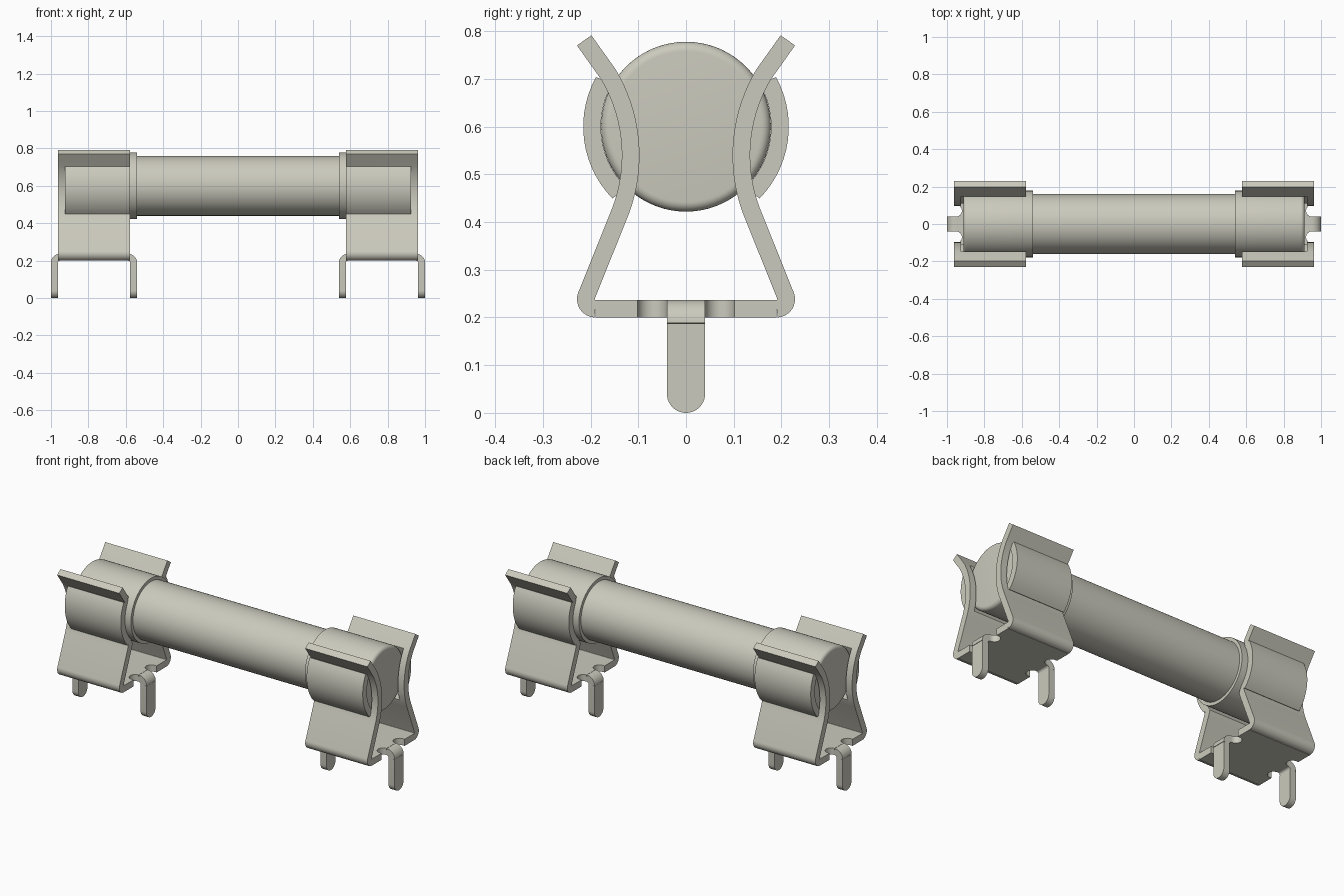
import bpy, bmesh
from math import sin, cos, pi, radians, atan2
from mathutils import Vector

cube = bpy.data.objects.get("Cube")
if cube:
    bpy.data.objects.remove(cube)

metal = bpy.data.materials.new("warm_grey_metal")
metal.use_nodes = True
COLOUR = (0.60, 0.59, 0.51, 1)
metal.diffuse_color = COLOUR
metal.node_tree.nodes["Principled BSDF"].inputs["Base Color"].default_value = COLOUR

AXIS_Z = 0.6                        # height of the fuse axis
HALF = 0.0185                       # half the sheet thickness
IN, OUT, LIP = 0.577, 0.963, 0.925  # clip ends and start of the end-stop lip
BODY_R, CAP_R = 0.16, 0.178


def finish(name, bm):
    bmesh.ops.remove_doubles(bm, verts=bm.verts, dist=1e-5)
    bmesh.ops.recalc_face_normals(bm, faces=bm.faces)
    mesh = bpy.data.meshes.new(name)
    bm.to_mesh(mesh)
    bm.free()
    mesh.materials.append(metal)
    mesh.shade_smooth()
    mesh.set_sharp_from_angle(angle=radians(30))
    obj = bpy.data.objects.new(name, mesh)
    bpy.context.collection.objects.link(obj)
    return obj


def arc(cx, cy, r, a0, a1, n):
    """Points on an arc, angles in degrees."""
    angles = [radians(a0 + (a1 - a0) * i / n) for i in range(n + 1)]
    return [(cx + r * cos(a), cy + r * sin(a)) for a in angles]


def offsets(path):
    """Mitred point pairs on both sides of a centreline."""
    pts = [Vector(p) for p in path]
    pairs = []
    for i, p in enumerate(pts):
        a = (p - pts[max(i - 1, 0)]).normalized()
        b = (pts[min(i + 1, len(pts) - 1)] - p).normalized()
        a, b = (a if a.length else b), (b if b.length else a)
        t = (a + b).normalized()
        n = Vector((-t.y, t.x)) * HALF / t.dot(b)
        pairs.append((p + n, p - n))
    return pairs


def sheet(name, layers, place):
    """Solid bent sheet from (pairs, start, end) layers, without inner walls."""
    faces = {}
    for pairs, w0, w1 in layers:
        for (a, b), (c, d) in zip(pairs, pairs[1:]):
            lo = [place(p, w0) for p in (a, b, d, c)]
            hi = [place(p, w1) for p in (a, b, d, c)]
            quads = [lo, hi] + [[lo[i], lo[(i + 1) % 4], hi[(i + 1) % 4], hi[i]] for i in range(4)]
            for q in quads:
                key = frozenset(tuple(round(v, 5) for v in p) for p in q)
                if key in faces:
                    del faces[key]
                else:
                    faces[key] = q
    bm = bmesh.new()
    for q in faces.values():
        bm.faces.new([bm.verts.new(p) for p in q])
    return finish(name, bm)


def plate(name, outline, vector):
    """Flat outline pushed along a vector."""
    bm = bmesh.new()
    face = bm.faces.new([bm.verts.new(p) for p in outline])
    new = bmesh.ops.extrude_face_region(bm, geom=[face], use_keep_orig=True)["geom"]
    bmesh.ops.translate(bm, vec=vector, verts=[v for v in new if isinstance(v, bmesh.types.BMVert)])
    return finish(name, bm)


def lathe(name, profile, sx=1, steps=72):
    """Turn (x, radius) points around the fuse axis."""
    bm = bmesh.new()
    verts = [bm.verts.new((sx * x, 0, AXIS_Z + r)) for x, r in profile]
    edges = [bm.edges.new(e) for e in zip(verts, verts[1:])]
    bmesh.ops.spin(bm, geom=verts + edges, cent=(0, 0, AXIS_Z), axis=(1, 0, 0),
                   angle=2 * pi, steps=steps, use_merge=True)
    return finish(name, bm)


# Side wall centrelines (y, z): shared foot, then a seat round the cap or a pinched lip
N = 16
foot = [(0.19, 0.2185)] + arc(0.19, 0.2385, 0.02, -90, 23, 8)[1:]
lip = arc(0.447, 0.54, 0.331, 180 + 15.8, 180 - 30.9, N)
foot += arc(0.447, 0.54, 0.331, 180 + 23, 180 + 15.8, 3)[:-1]
flare = [(0.188, 0.745), (0.2135, 0.781)]
(jy, jz), (ky, kz) = lip[0], lip[-1]
seat = arc(0, AXIS_Z, 0.197, atan2(jz - AXIS_Z, jy) * 180 / pi,
           atan2(kz - AXIS_Z, ky) * 180 / pi, N)
seat[0], seat[-1] = lip[0], lip[-1]
lip_pairs = offsets(foot + lip + flare)
seat_pairs = offsets(foot + seat + flare)
s, e = len(foot), len(foot) + N
# Both versions meet along the same joints
seat_pairs[:s + 1], seat_pairs[e:] = lip_pairs[:s + 1], lip_pairs[e:]

# Base outline with a round notch either side of each tab
MID = (IN + OUT) / 2


def notched_end(d):
    """Half outline of the base, d = +1 outer end, -1 inner end, as (x, y)."""
    edge, c = MID + d * (OUT - MID), MID + d * (OUT - 0.012 - MID)
    notch = [(c - d * 0.031 * cos(a), 0.071 + 0.031 * sin(a))
             for a in [radians(90 - 180 * i / 16) for i in range(17)]]
    half = [(edge, 0.19), (edge, 0.102)] + notch
    return half + [(x, -y) for x, y in reversed(half)]


base_outline = notched_end(1) + list(reversed(notched_end(-1)))
bend = offsets([(OUT - 0.012, 0.2185)] + arc(OUT - 0.012, 0.187, 0.0315, 90, 0, 10)[1:])

for sx, side in ((1, "left"), (-1, "right")):
    # Spring clip walls
    for sy, face in ((1, "back"), (-1, "front")):
        sheet(f"{side}_clip_{face}_wall", [(seat_pairs, IN, LIP), (lip_pairs, LIP, OUT)],
              lambda p, w: (sx * w, sy * p.x, p.y))
    plate(f"{side}_clip_base", [(sx * x, y, 0.2) for x, y in base_outline], (0, 0, 2 * HALF))

    # Solder pins: a bend and a round-ended tab at both ends of the clip
    for d, end in ((1, "outer"), (-1, "inner")):
        def px(x):
            return sx * (MID + d * (x - MID))
        sheet(f"{side}_{end}_pin_bend", [(bend, -0.04, 0.04)], lambda p, w: (px(p.x), w, p.y))
        tab = [(0.04, 0.187), (-0.04, 0.187)] + arc(0, 0.04, 0.04, 180, 360, 20)
        plate(f"{side}_{end}_pin", [(px(OUT), y, z) for y, z in tab],
              (px(OUT + 2 * HALF) - px(OUT), 0, 0))

    # End cap with a rounded rim
    rim = arc(0.892, CAP_R - 0.02, 0.02, 90, 0, 6)
    lathe(f"{side}_end_cap", [(0.54, 0), (0.54, CAP_R)] + rim + [(0.912, 0)], sx)

# Fuse tube
lathe("fuse_tube", [(-0.56, 0), (-0.56, BODY_R), (0.56, BODY_R), (0.56, 0)])
